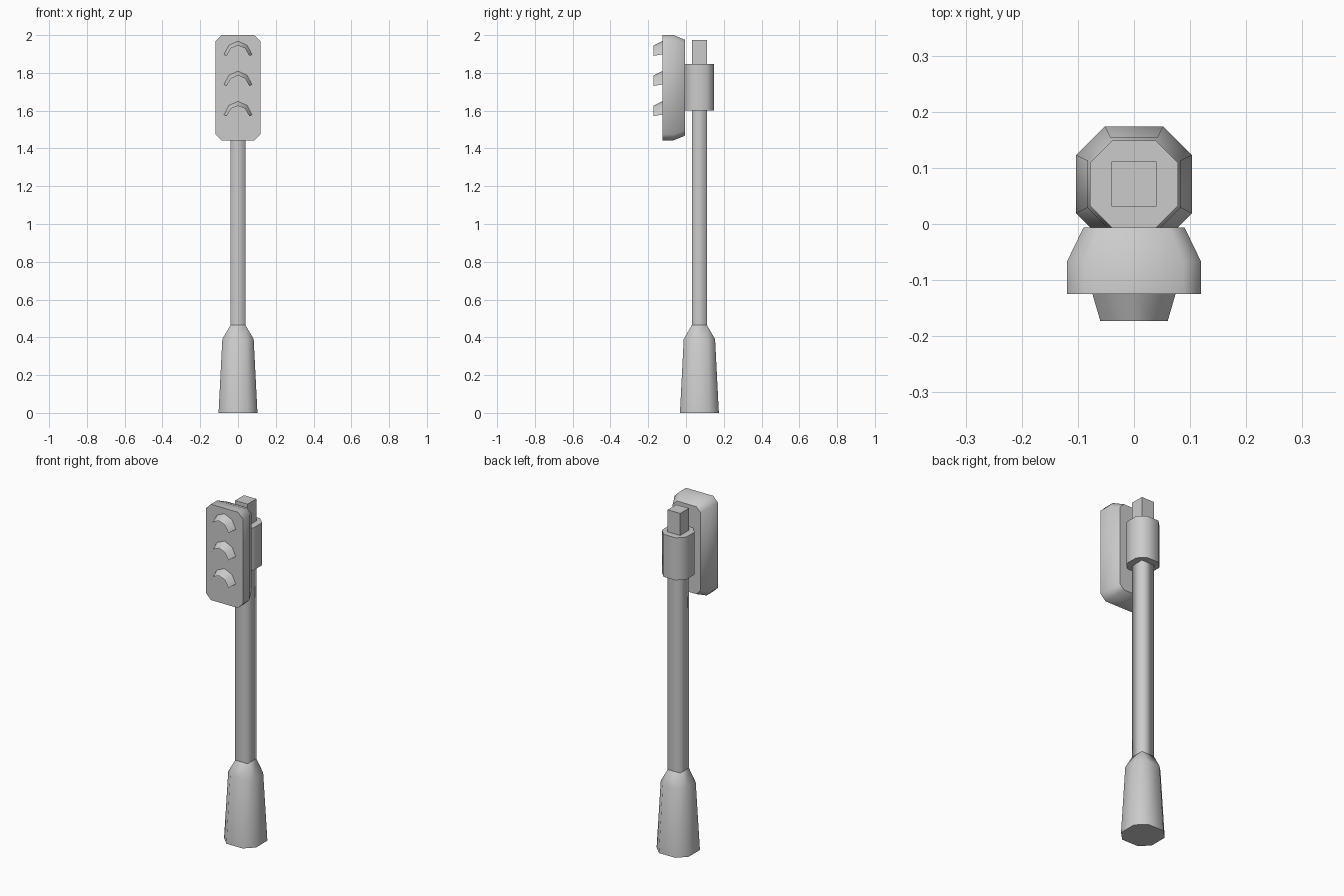
import bpy, bmesh, math

if "Cube" in bpy.data.objects:
    bpy.data.objects.remove(bpy.data.objects["Cube"])

POLE_Y = 0.071


def octagon(a, b, cut):
    """Chamfered rectangle, half sizes a and b (cut 0 collapses to a rectangle)."""
    return [(a, b - cut), (a - cut, b), (-a + cut, b), (-a, b - cut),
            (-a, -b + cut), (-a + cut, -b), (a - cut, -b), (a, -b + cut)]


def loft(name, rings, closed=True, cap_start=True, cap_end=True, smooth=50):
    """Skin a list of equal-length 3D rings into one object."""
    bm = bmesh.new()
    rows = [[bm.verts.new(p) for p in ring] for ring in rings]
    n = len(rows[0])
    for r0, r1 in zip(rows, rows[1:]):
        for i in range(n if closed else n - 1):
            j = (i + 1) % n
            bm.faces.new((r0[i], r0[j], r1[j], r1[i]))
    if closed and cap_start:
        bm.faces.new(rows[0][::-1])
    if closed and cap_end:
        bm.faces.new(rows[-1])
    bmesh.ops.remove_doubles(bm, verts=bm.verts, dist=1e-5)
    bmesh.ops.recalc_face_normals(bm, faces=bm.faces)
    mesh = bpy.data.meshes.new(name)
    bm.to_mesh(mesh)
    bm.free()
    ob = bpy.data.objects.new(name, mesh)
    bpy.context.collection.objects.link(ob)
    bpy.ops.object.select_all(action='DESELECT')
    ob.select_set(True)
    bpy.context.view_layer.objects.active = ob
    bpy.ops.object.shade_smooth_by_angle(angle=math.radians(smooth))
    return ob


def flat_ring(z, half, cut):
    return [(x, POLE_Y + y, z) for x, y in octagon(half, half, cut)]


def upright_ring(y, hx, hz, cut, zc=1.7215):
    return [(x, y, zc + z) for x, z in octagon(hx, hz, cut)]


# Flared octagonal foot narrowing to the square pole
loft("base", [flat_ring(0, 0.103, 0.051), flat_ring(0.39, 0.083, 0.041),
              flat_ring(0.465, 0.04, 0)], cap_end=False)

# Square pole, softly shaded below the collar, crisp stub above
loft("pole", [flat_ring(0.465, 0.04, 0), flat_ring(1.61, 0.04, 0)],
     cap_start=False, cap_end=False, smooth=95)
loft("pole_top", [flat_ring(1.61, 0.04, 0), flat_ring(1.975, 0.04, 0)],
     cap_start=False)

# Octagonal mounting collar
loft("collar", [flat_ring(1.6, 0.078, 0.039), flat_ring(1.847, 0.078, 0.039)])

# Signal housing with clipped corners and tapered back
loft("signal_housing", [upright_ring(-0.125, 0.119, 0.2785, 0.032),
                        upright_ring(-0.066, 0.119, 0.2785, 0.032),
                        upright_ring(-0.006, 0.09, 0.254, 0.028)])

# Thin arched visors, tapering forward
back_arc = [(-0.074, -0.07), (-0.048, -0.021), (0, 0), (0.048, -0.021), (0.074, -0.07)]
front_arc = [(-0.06, -0.078), (-0.037, -0.038), (0, -0.023), (0.037, -0.038), (0.06, -0.078)]
for i, top in enumerate((1.968, 1.809, 1.649)):
    loft(f"visor_{i + 1}", [[(x, -0.125, top + z) for x, z in back_arc],
                            [(x, -0.173, top + z) for x, z in front_arc]],
         closed=False)
